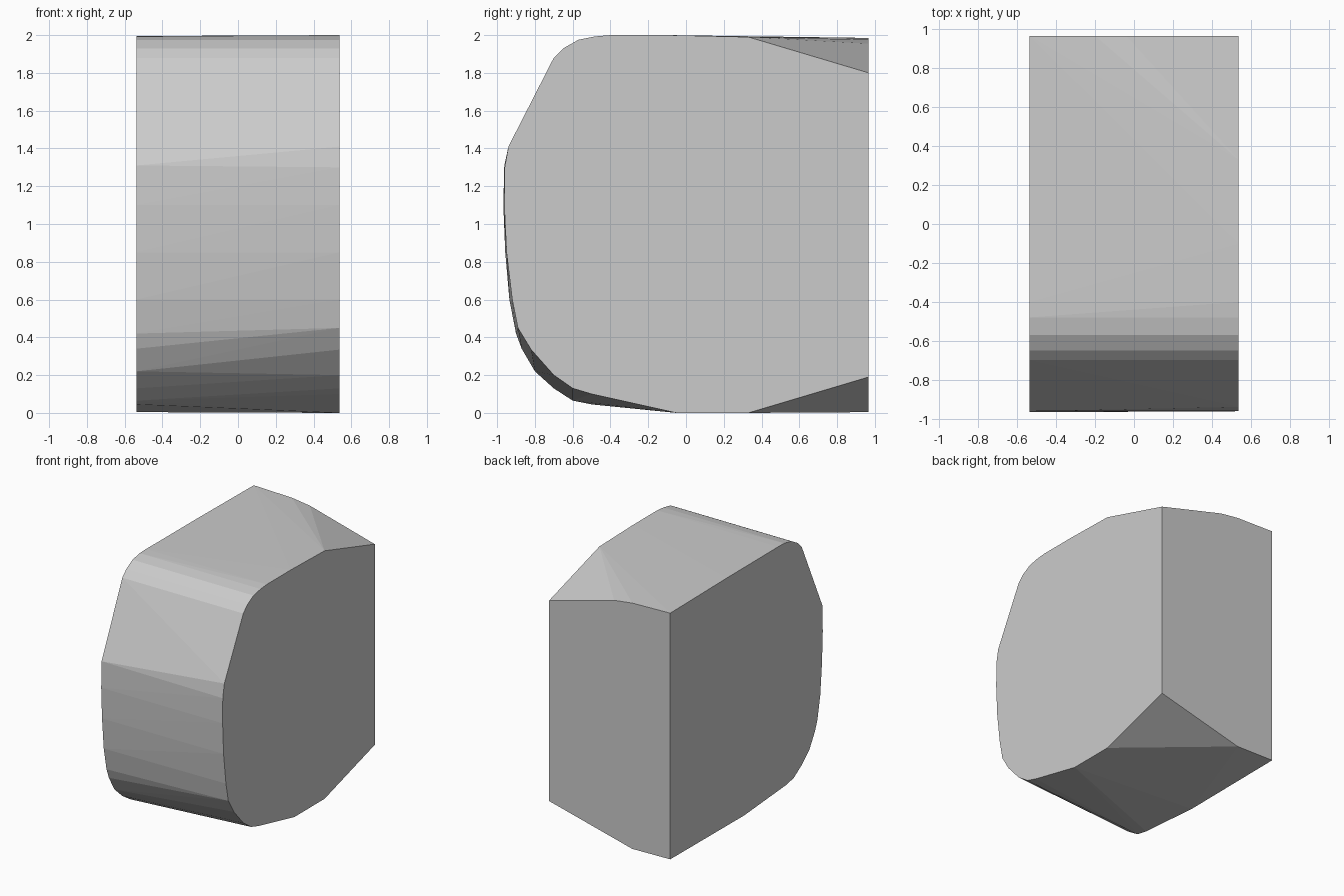
import bpy
import bmesh

cube = bpy.data.objects.get("Cube")
if cube:
    bpy.data.objects.remove(cube)

HALF_WIDTH = 0.537
BACK = 0.967

# Plain grey finish
grey = bpy.data.materials.new("plain_grey")
grey.use_nodes = True
colour = (0.6, 0.6, 0.6, 1)
grey.diffuse_color = colour
grey.node_tree.nodes["Principled BSDF"].inputs["Base Color"].default_value = colour

# Rounded upper front, shared by both sides (y, z)
brow = [(-0.48, 1.993), (-0.57, 1.975), (-0.65, 1.93), (-0.7, 1.88)]

# Left side: chamfered back corners and a tighter chin
left_side = brow + [
    (-0.4, 2.0), (-0.1, 2.0), (0.33, 1.99), (BACK, 1.8),
    (BACK, 0.19), (0.33, 0.0), (-0.05, 0.0),
    (-0.5, 0.1), (-0.6, 0.13), (-0.7, 0.2), (-0.82, 0.335), (-0.89, 0.45),
    (-0.92, 0.6), (-0.95, 0.85), (-0.962, 1.1), (-0.96, 1.3), (-0.94, 1.41)]

# Right side: nearly square back corners and a fuller chin
right_side = brow + [
    (-0.4, 1.995), (0.25, 1.993), (BACK, 1.985),
    (BACK, 0.01), (0.03, 0.004), (-0.5, 0.045),
    (-0.6, 0.065), (-0.7, 0.13), (-0.8, 0.22), (-0.87, 0.34), (-0.9, 0.42),
    (-0.935, 0.6), (-0.957, 0.85), (-0.967, 1.1), (-0.962, 1.31)]

# Points where the chamfers cross the back edge (x, z)
back_edge = [(-0.04, 1.955), (-0.2, 1.976), (-0.2, 0.004)]

# Tight skin stretched between the two sides
bm = bmesh.new()
for x, side in ((HALF_WIDTH, left_side), (-HALF_WIDTH, right_side)):
    for y, z in side:
        bm.verts.new((x, y, z))
for x, z in back_edge:
    bm.verts.new((x, BACK, z))
hull = bmesh.ops.convex_hull(bm, input=bm.verts)
loose = {v for v in hull["geom_interior"] + hull["geom_unused"]
         if isinstance(v, bmesh.types.BMVert) and not v.link_faces}
bmesh.ops.delete(bm, geom=list(loose), context="VERTS")
bmesh.ops.dissolve_limit(bm, angle_limit=0.002, verts=bm.verts, edges=bm.edges)
bmesh.ops.recalc_face_normals(bm, faces=bm.faces)

mesh = bpy.data.meshes.new("rounded_block")
bm.to_mesh(mesh)
bm.free()
mesh.materials.append(grey)
block = bpy.data.objects.new("rounded_block", mesh)
bpy.context.collection.objects.link(block)
